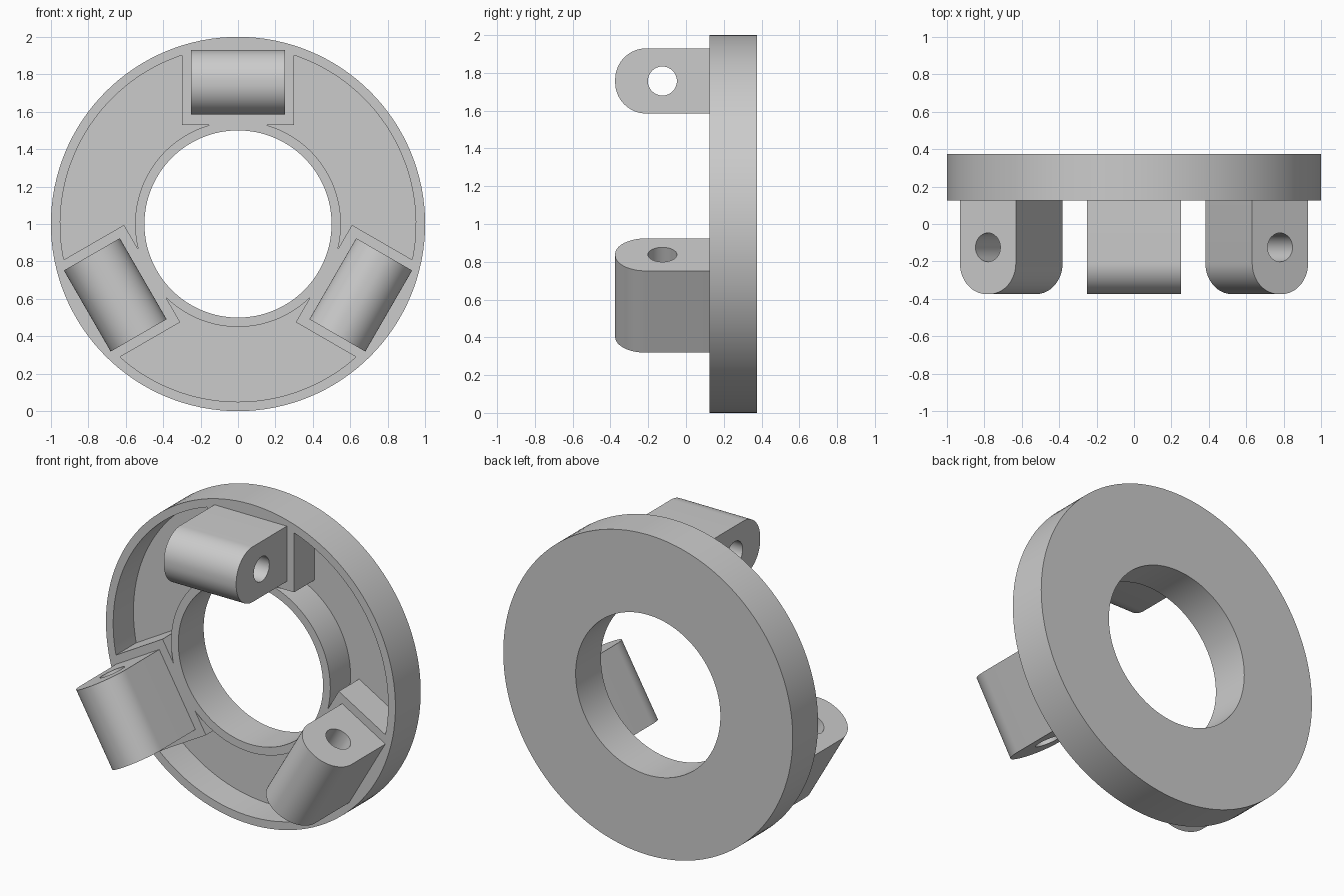
import bpy, bmesh
from math import sin, cos, asin, acos, pi, radians
from mathutils import Matrix, Vector

if "Cube" in bpy.data.objects:
    bpy.data.objects.remove(bpy.data.objects["Cube"])

CZ = 1.0                      # height of the ring axis
FRONT, BACK = 0.125, 0.375    # ring faces along y
PAD_X, PAD_Z = 0.30, 0.53     # pad half width and inner edge


def extrude(name, pts, step):
    """Solid made by extruding a closed loop of 3D points along step."""
    bm = bmesh.new()
    face = bm.faces.new([bm.verts.new(p) for p in pts])
    res = bmesh.ops.extrude_face_region(bm, geom=[face], use_keep_orig=True)
    verts = [g for g in res["geom"] if isinstance(g, bmesh.types.BMVert)]
    bmesh.ops.translate(bm, verts=verts, vec=Vector(step))
    bmesh.ops.recalc_face_normals(bm, faces=bm.faces)
    me = bpy.data.meshes.new(name)
    bm.to_mesh(me)
    bm.free()
    ob = bpy.data.objects.new(name, me)
    bpy.context.collection.objects.link(ob)
    return ob


def arc(r, a0, a1, n, cx=0.0, cy=0.0):
    return [(cx + r * cos(a0 + (a1 - a0) * i / n), cy + r * sin(a0 + (a1 - a0) * i / n))
            for i in range(n + 1)]


def cut(ob, cutter):
    """Subtract the cutter, then discard it."""
    bpy.context.view_layer.objects.active = ob
    mod = ob.modifiers.new("cut", 'BOOLEAN')
    mod.operation, mod.solver, mod.object = 'DIFFERENCE', 'EXACT', cutter
    bpy.ops.object.modifier_apply(modifier=mod.name)
    bpy.data.objects.remove(cutter)


def smooth(ob):
    bpy.ops.object.select_all(action='DESELECT')
    ob.select_set(True)
    bpy.context.view_layer.objects.active = ob
    bpy.ops.object.shade_smooth_by_angle(angle=radians(30))


def disc(name, r, y0, y1, n=128):
    return extrude(name, [(x, y0, z + CZ) for x, z in arc(r, 0, 2 * pi, n)[:-1]], (0, y1 - y0, 0))


def turn(k):
    """Rotation by k thirds about the ring axis."""
    c = Matrix.Translation((0, 0, CZ))
    return c @ Matrix.Rotation(k * 2 * pi / 3, 4, 'Y') @ c.inverted()


# Ring plate with bore
ring = disc("ring_plate", 1.0, FRONT, BACK)
cut(ring, disc("bore_cutter", 0.5, FRONT - 0.1, BACK + 0.1))

# Three recessed pockets between the pads
top, low = pi / 2, -pi / 6
do, di = asin(PAD_X / 0.95), acos(PAD_Z / 0.55)
rc, ac = (PAD_X ** 2 + PAD_Z ** 2) ** 0.5, asin(PAD_X / (PAD_X ** 2 + PAD_Z ** 2) ** 0.5)
outline = (arc(0.95, top - do, low + do, 40)
           + [(rc * cos(low + ac), rc * sin(low + ac))]
           + arc(0.55, low + di, top - di, 40)
           + [(PAD_X, PAD_Z)])
for k in range(3):
    pocket = extrude("pocket_cutter",
                     [turn(k) @ Vector((x, FRONT - 0.05, z + CZ)) for x, z in outline],
                     (0, 0.25, 0))
    cut(ring, pocket)
smooth(ring)

# Three rounded lugs with pin holes
Z0, Z1, R, TIP = 0.585, 0.93, 0.165, -0.375
side = ([(FRONT + 0.02, Z1)]
        + arc(R, pi / 2, pi, 16, TIP + R, Z1 - R)
        + arc(R, pi, 1.5 * pi, 16, TIP + R, Z0 + R)
        + [(FRONT + 0.02, Z0)])
hole = arc(0.077, 0, 2 * pi, 32, -0.125, 0.757)[:-1]
for k in range(3):
    lug = extrude(f"lug_{k + 1}", [(-0.25, y, z + CZ) for y, z in side], (0.5, 0, 0))
    cut(lug, extrude("pin_hole_cutter", [(-0.4, y, z + CZ) for y, z in hole], (0.8, 0, 0)))
    lug.data.transform(turn(k))
    smooth(lug)
